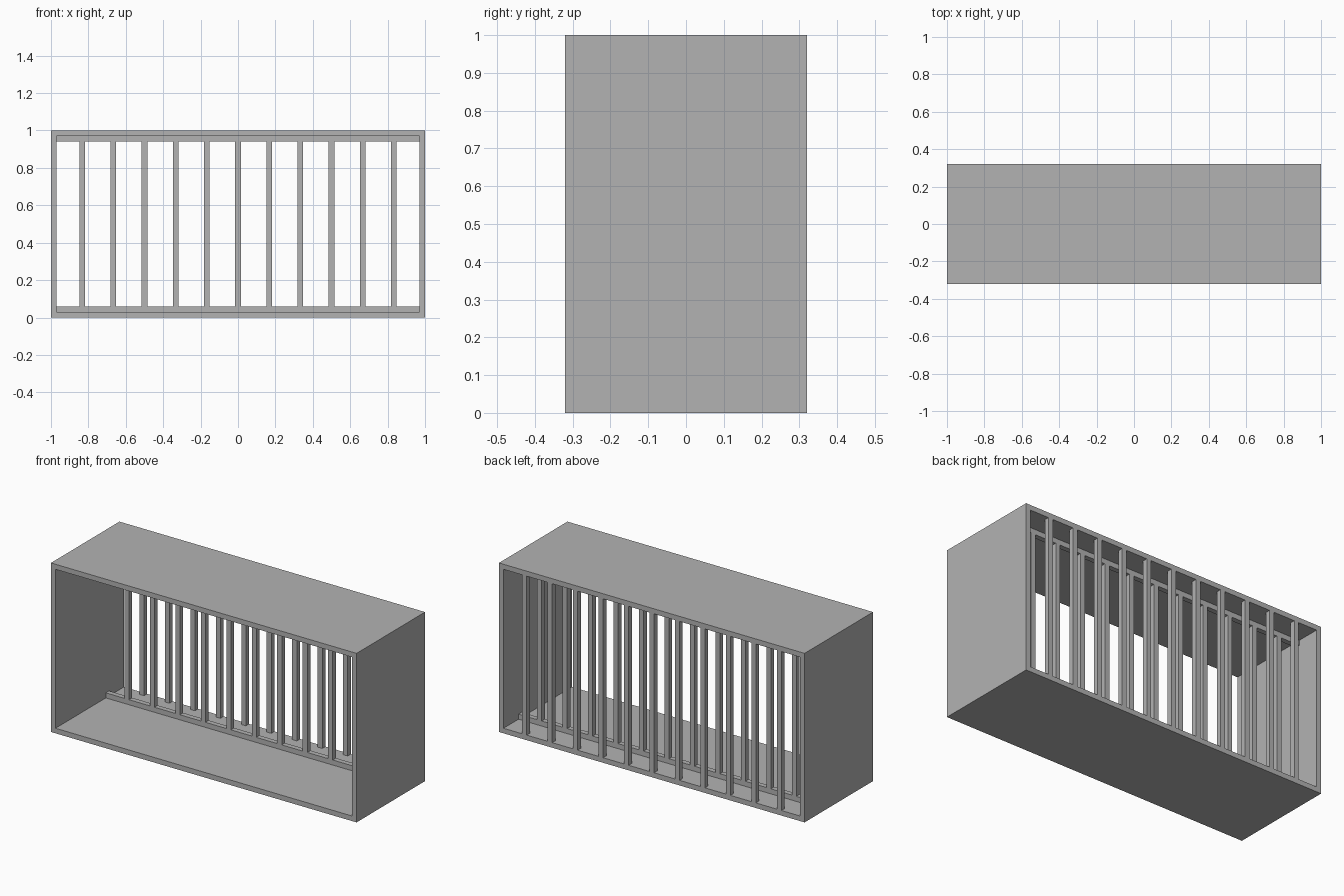
import bpy
import bmesh

default = bpy.data.objects.get("Cube")
if default:
    bpy.data.objects.remove(default, do_unlink=True)

# Overall dimensions
HALF_X, HALF_Y, HEIGHT = 1.0, 0.32, 1.0
WALL = 0.03            # panel, rail and bar thickness
RAIL_Y = 0.165         # centre of the inner rack
BACK_Y = HALF_Y - WALL / 2
GAPS = 12              # spaces between bars across the width

# Single grey finish
grey = bpy.data.materials.new("grey")
grey.use_nodes = True
grey.diffuse_color = (0.45, 0.45, 0.45, 1)
grey.node_tree.nodes["Principled BSDF"].inputs["Base Color"].default_value = grey.diffuse_color


def add_object(name, bm):
    bmesh.ops.recalc_face_normals(bm, faces=bm.faces)
    mesh = bpy.data.meshes.new(name)
    bm.to_mesh(mesh)
    bm.free()
    mesh.materials.append(grey)
    obj = bpy.data.objects.new(name, mesh)
    bpy.context.collection.objects.link(obj)
    return obj


def box(name, low, high):
    bm = bmesh.new()
    bmesh.ops.create_cube(bm, size=1)
    for v in bm.verts:
        v.co = [(a + b) / 2 + c * (b - a) for a, b, c in zip(low, high, v.co)]
    return add_object(name, bm)


# Case: rectangular tube open at the front and back
bm = bmesh.new()


def ring(inset, y):
    x, low, high = HALF_X - inset, inset, HEIGHT - inset
    return [bm.verts.new((px, y, pz))
            for px, pz in ((-x, low), (x, low), (x, high), (-x, high))]


loops = [ring(0, -HALF_Y), ring(0, HALF_Y), ring(WALL, HALF_Y), ring(WALL, -HALF_Y)]
for i, a in enumerate(loops):
    b = loops[(i + 1) % 4]
    for j in range(4):
        k = (j + 1) % 4
        bm.faces.new((a[j], a[k], b[k], b[j]))
add_object("case", bm)

# Rails of the inner rack
inner_x = HALF_X - WALL
for name, z in (("lower_rail", WALL), ("upper_rail", HEIGHT - 2 * WALL)):
    box(name, (-inner_x, RAIL_Y - WALL / 2, z), (inner_x, RAIL_Y + WALL / 2, z + WALL))

# Upright bars: inner row between the rails, back row between floor and top
for name, y, margin in (("inner_bar", RAIL_Y, 2 * WALL), ("back_bar", BACK_Y, WALL)):
    for i in range(1, GAPS):
        x = -HALF_X + i * 2 * HALF_X / GAPS
        box(f"{name}_{i}", (x - WALL / 2, y - WALL / 2, margin),
            (x + WALL / 2, y + WALL / 2, HEIGHT - margin))
